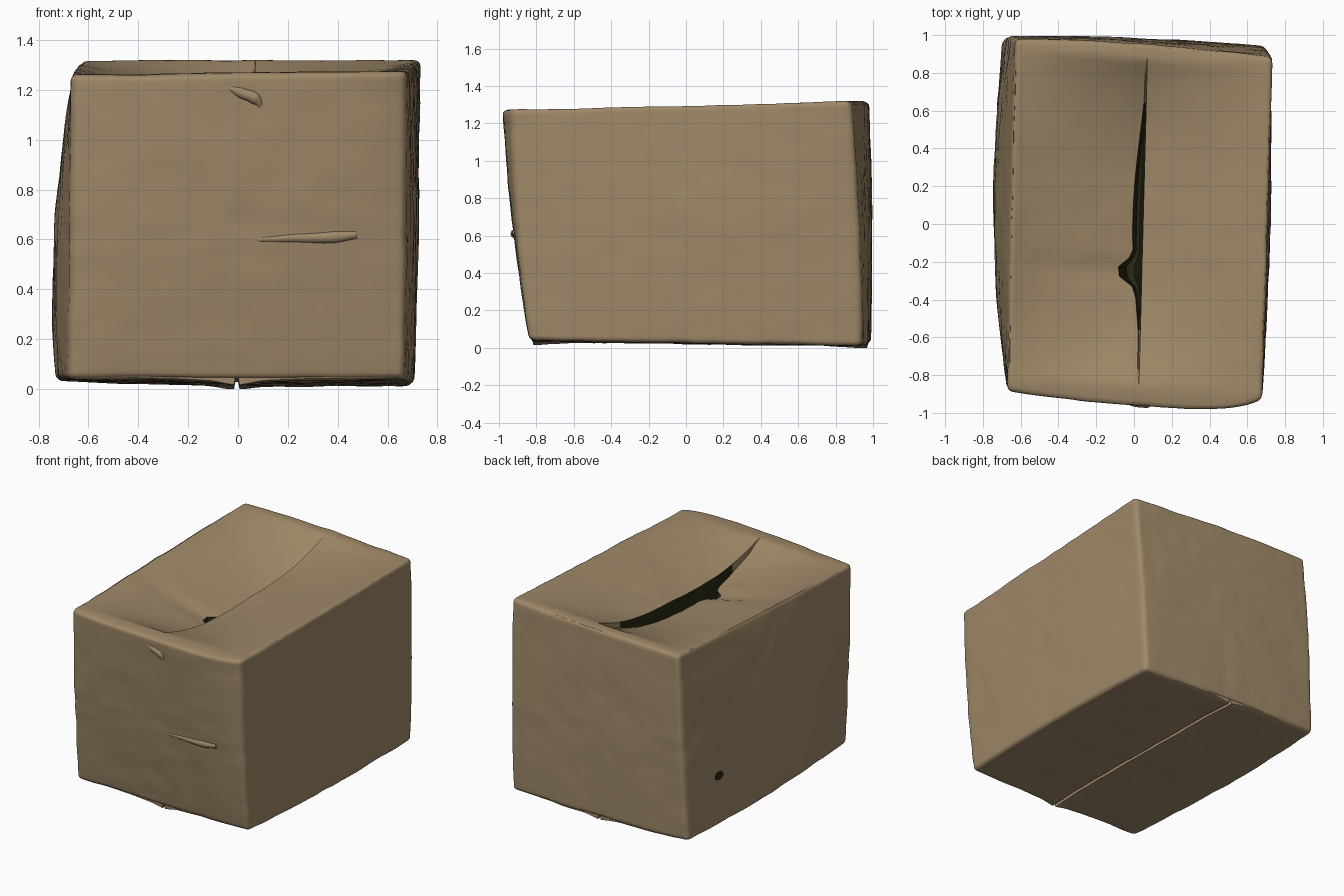
import bpy, bmesh
from math import pi, sin, exp
from mathutils import Vector, noise
from mathutils.bvhtree import BVHTree

cube = bpy.data.objects.get("Cube")
if cube:
    bpy.data.objects.remove(cube, do_unlink=True)


def material(name, rgb):
    m = bpy.data.materials.new(name)
    m.use_nodes = True
    m.diffuse_color = (*rgb, 1)
    bsdf = m.node_tree.nodes["Principled BSDF"]
    bsdf.inputs["Base Color"].default_value = (*rgb, 1)
    bsdf.inputs["Roughness"].default_value = 0.9
    return m


CARD = material("cardboard", (0.345, 0.25, 0.139))
DARK = material("dark_inside", (0.022, 0.02, 0.006))

N = 30          # grid cells from the middle of a side to its edge
R = 0.04        # edge rounding

# Slightly crooked corners of the box, keyed by side signs
CORNERS = {
    (-1, -1, -1): (-0.68, -0.81, 0.04), (1, -1, -1): (0.67, -0.84, 0.04),
    (-1, 1, -1): (-0.70, 0.98, 0.03), (1, 1, -1): (0.69, 0.94, 0.01),
    (-1, -1, 1): (-0.67, -0.88, 1.26), (1, -1, 1): (0.68, -0.93, 1.275),
    (-1, 1, 1): (-0.63, 0.98, 1.32), (1, 1, 1): (0.735, 0.88, 1.32),
}


def place(p):
    """Blend the eight corners."""
    out = Vector()
    for s, c in CORNERS.items():
        w = (1 + s[0] * p.x) * (1 + s[1] * p.y) * (1 + s[2] * p.z) / 8
        out += w * Vector(c)
    return out


def warp(u):
    """Crowd the grid lines towards the edges and the middle seam."""
    return u - 0.9 * sin(2 * pi * u) / (2 * pi)


def rounded(p):
    q = Vector([max(R - 1, min(1 - R, c)) for c in p])
    return q + (p - q).normalized() * R


def gap(y):
    """Width of the opening between the top flaps."""
    slit = 0.045 * max(0, 1 - ((y - 0.03) / 0.68) ** 2)
    return slit + 0.09 * exp(-((y + 0.29) / 0.075) ** 4)


def shape(v):
    col = round(v.x * N)
    top, bottom = v.z > 0.999, v.z < -0.999
    p = rounded(Vector([warp(c) for c in v]))
    out = place(p)
    bow = Vector([1 - c * c for c in p])
    # Bulging sides, fullest below the middle
    if p.x < 0:
        out.x += p.x * bow.y * (0.045 * bow.z + 0.02 * (1 - p.z))
    else:
        out.x += p.x * bow.y * (0.015 * bow.z + 0.012 * (1 - p.z))
    if p.y < R - 1:
        out.y -= (0.055 + 0.025 * p.x) * (1 - p.x ** 4) * (1 + p.z) / 2 + 0.02 * bow.z
    elif p.y > 1 - R:
        out.y += 0.02 * bow.x + 0.015 * bow.z
    # Sagging top flaps, dropping quickly behind the front and back rims
    if top:
        rise = 1 - abs(p.x)
        dip = max(0, 1 - abs(p.y / 0.93) ** 3)
        if col >= 0:
            out.z -= 0.12 * rise * dip
        else:
            out.z -= 0.185 * rise ** 0.8 * dip
        out.x += 0.02 * rise
        g = gap(p.y) * bow.y
        if col <= -3:
            out.x -= g * (1 + p.x)
        elif col < 0:
            out.x += g * col / 3
            out.z -= (0.01 + 0.14 * min(1, g / 0.03)) * min(1, 3 * dip)
    # Bottom flaps: slight sag, a groove at the seam and lips at its ends
    if bottom:
        out.z -= 0.01 * (1 - abs(p.x))
        out.z -= 0.02 * exp(-(p.x / 0.12) ** 2) * p.y ** 8
        if abs(col) < 3:
            out.z += 0.03
    # Soft wrinkles
    soft = noise.noise(out * 3.5) * 0.006 + noise.noise(out * 9) * 0.004
    out += rounded(p).normalized() * soft
    out.z = max(out.z, 0)
    return out


def is_dark(c):
    """Faces inside the top opening and the short slit underneath."""
    y = warp(c.y)
    if c.z > 0.999:
        return -3 < c.x * N < 0 and gap(y) > 0.006
    return c.z < -0.999 and abs(c.x * N) < 2 and 0.02 < y < 0.2


# Box body with its flaps
bm = bmesh.new()
bmesh.ops.create_cube(bm, size=2)
bmesh.ops.subdivide_edges(bm, edges=bm.edges[:], cuts=2 * N - 1, use_grid_fill=True)
for f in bm.faces:
    f.material_index = int(is_dark(f.calc_center_median()))
for v in bm.verts:
    v.co = shape(v.co.copy())
bmesh.ops.recalc_face_normals(bm, faces=bm.faces[:])
surface = BVHTree.FromBMesh(bm)
mesh = bpy.data.meshes.new("box_body")
bm.to_mesh(mesh)
bm.free()
body = bpy.data.objects.new("box_body", mesh)
bpy.context.collection.objects.link(body)
mesh.materials.append(CARD)
mesh.materials.append(DARK)
bpy.context.view_layer.objects.active = body
body.select_set(True)
bpy.ops.object.shade_smooth_by_angle(angle=0.7)


def ridge(name, path, radius):
    """Raised crease on the front: path holds x, z and relative thickness."""
    curve = bpy.data.curves.new(name, "CURVE")
    curve.dimensions = "3D"
    curve.bevel_depth = radius
    curve.bevel_resolution = 3
    curve.use_fill_caps = True
    s = curve.splines.new("BEZIER")
    s.bezier_points.add(len(path) - 1)
    for bp, (x, z, t) in zip(s.bezier_points, path):
        hit = surface.ray_cast(Vector((x, -2, z)), Vector((0, 1, 0)))[0]
        bp.co = hit + Vector((0, 0.01, 0))
        bp.radius = t
        bp.handle_left_type = bp.handle_right_type = "AUTO"
    ob = bpy.data.objects.new(name, curve)
    bpy.context.collection.objects.link(ob)
    curve.materials.append(CARD)


ridge("front_crease", [(0.0, 0.595, 0.2), (0.2, 0.605, 0.7), (0.38, 0.61, 1), (0.475, 0.62, 0.7)], 0.026)
ridge("front_tear", [(-0.06, 1.22, 0.2), (0.01, 1.19, 0.9), (0.07, 1.165, 1), (0.095, 1.13, 0.4)], 0.026)

# Small puncture on the right side
spot, normal, _, _ = surface.ray_cast(Vector((-2, 0.66, 0.38)), Vector((1, 0, 0)))
bpy.ops.mesh.primitive_cylinder_add(vertices=10, radius=0.03, depth=0.008, location=spot)
hole = bpy.context.object
hole.name = "side_puncture"
hole.scale.x = 1.3
hole.rotation_euler = normal.to_track_quat("Z", "Y").to_euler()
hole.data.materials.append(DARK)
